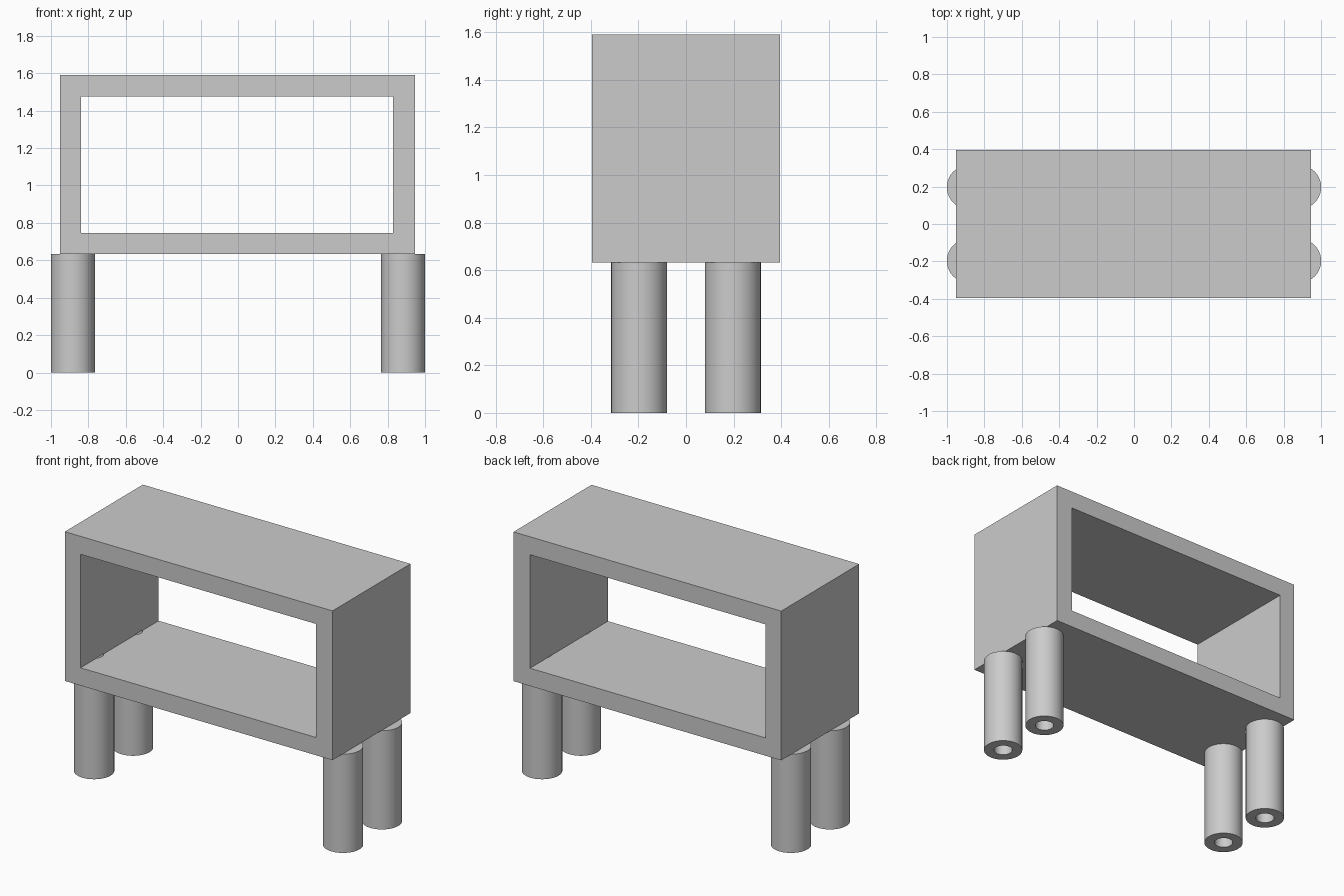
import bpy
import math

cube = bpy.data.objects.get("Cube")
if cube:
    bpy.data.objects.remove(cube, do_unlink=True)

grey = bpy.data.materials.new("light_grey")
grey.use_nodes = True
colour = (0.6, 0.6, 0.6, 1)
grey.diffuse_color = colour
grey.node_tree.nodes["Principled BSDF"].inputs["Base Color"].default_value = colour

LEG_X, LEG_Y = 0.883, 0.197
LEG_TOP, FLOOR = 0.633, 0.747


def box(name, x0, x1, depth, z0, z1):
    bpy.ops.mesh.primitive_cube_add(size=1, location=((x0 + x1) / 2, 0, (z0 + z1) / 2))
    ob = bpy.context.object
    ob.name = name
    ob.scale = (x1 - x0, depth, z1 - z0)
    bpy.ops.object.transform_apply(location=True, rotation=False, scale=True)
    return ob


def cylinder(name, x, y, radius, z0, z1):
    bpy.ops.mesh.primitive_cylinder_add(vertices=64, radius=radius, depth=z1 - z0,
                                        location=(x, y, (z0 + z1) / 2))
    bpy.context.object.name = name
    return bpy.context.object


def cut(ob, cutter):
    mod = ob.modifiers.new("cut", 'BOOLEAN')
    mod.operation = 'DIFFERENCE'
    mod.solver = 'EXACT'
    mod.object = cutter
    bpy.context.view_layer.objects.active = ob
    bpy.ops.object.modifier_apply(modifier=mod.name)


# Open box frame
frame = box("box_frame", -0.952, 0.947, 0.79, LEG_TOP, 1.59)
opening = box("opening_cutter", -0.84, 0.83, 2, FLOOR, 1.475)
cut(frame, opening)
bpy.data.objects.remove(opening, do_unlink=True)
frame.data.materials.clear()
frame.data.materials.append(grey)

# Hollow legs, with the bores running on into the frame floor
for side, x in (("right", -LEG_X), ("left", LEG_X)):
    for end, y in (("front", -LEG_Y), ("back", LEG_Y)):
        leg = cylinder(f"{end}_{side}_leg", x, y, 0.1175, 0, LEG_TOP)
        bore = cylinder("bore_cutter", x, y, 0.056, -0.1, FLOOR + 0.002)
        cut(leg, bore)
        cut(frame, bore)
        bpy.data.objects.remove(bore, do_unlink=True)
        leg.data.materials.clear()
        leg.data.materials.append(grey)
        bpy.ops.object.select_all(action='DESELECT')
        leg.select_set(True)
        bpy.context.view_layer.objects.active = leg
        bpy.ops.object.shade_smooth_by_angle(angle=math.radians(30))
